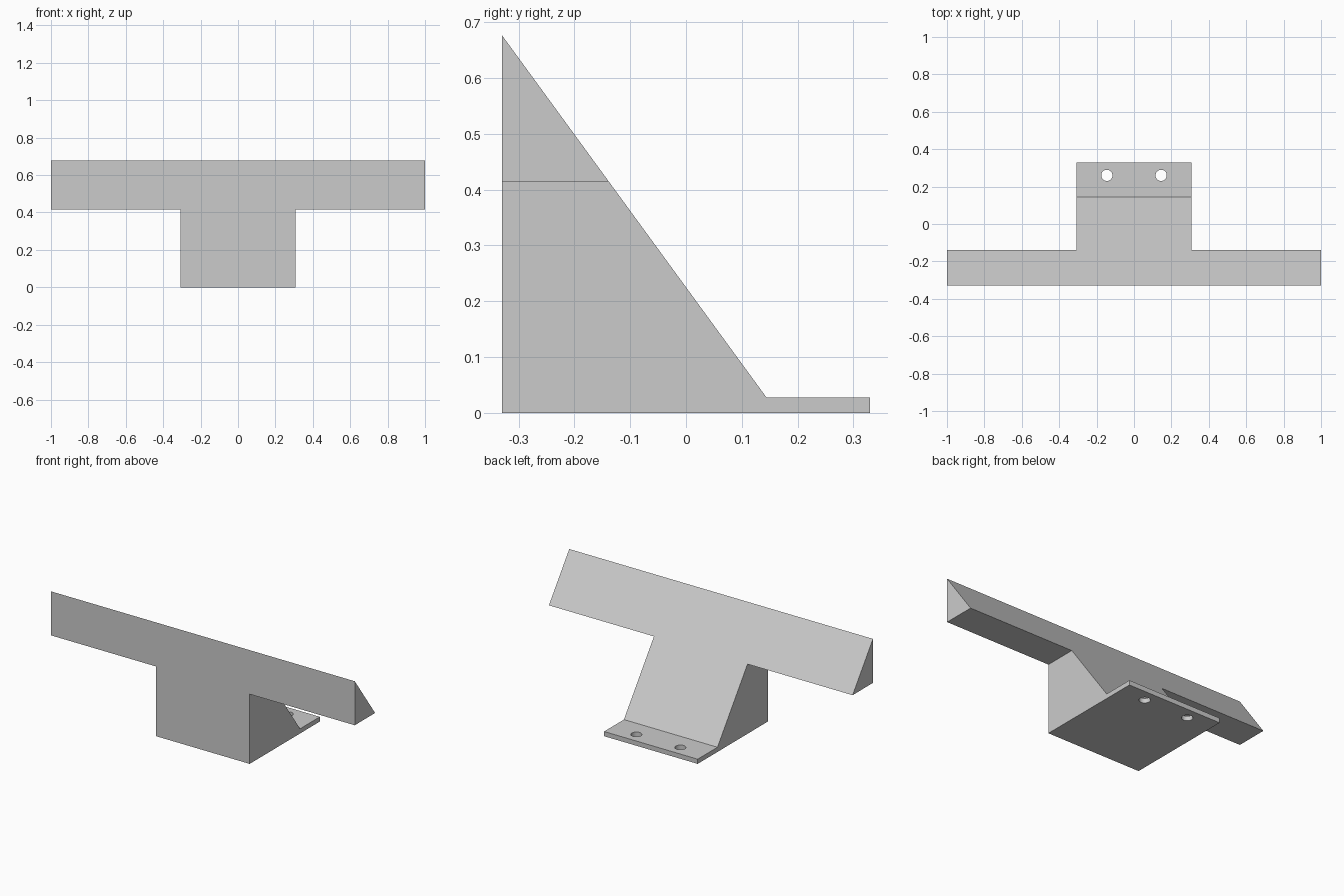
import bpy, bmesh
from mathutils import Matrix

if "Cube" in bpy.data.objects:
    bpy.data.objects.remove(bpy.data.objects["Cube"])

BACK, FRONT, TOP = 0.33, -0.33, 0.677
LIP_Y, LIP_Z = 0.144, 0.028          # where the slope meets the mounting lip
HALF_BODY, WING_Z = 0.308, 0.415     # body half width, underside of wings

grey = bpy.data.materials.new("plain grey")
grey.use_nodes = True
colour = (0.6, 0.6, 0.6, 1)
grey.diffuse_color = colour
grey.node_tree.nodes["Principled BSDF"].inputs["Base Color"].default_value = colour


def make_object(name, bm):
    bmesh.ops.recalc_face_normals(bm, faces=bm.faces)
    mesh = bpy.data.meshes.new(name)
    bm.to_mesh(mesh)
    bm.free()
    mesh.materials.append(grey)
    obj = bpy.data.objects.new(name, mesh)
    bpy.context.collection.objects.link(obj)
    return obj


def cut(target, bm):
    cutter = make_object("cutter", bm)
    cutter.hide_render = True
    mod = target.modifiers.new("cut", "BOOLEAN")
    mod.operation, mod.solver, mod.object = "DIFFERENCE", "EXACT", cutter
    bpy.context.view_layer.objects.active = target
    bpy.ops.object.modifier_apply(modifier=mod.name)
    bpy.data.objects.remove(cutter)


# Wedge with a flat lip, extruded across the full width
profile = [(FRONT, 0), (BACK, 0), (BACK, LIP_Z), (LIP_Y, LIP_Z), (FRONT, TOP)]
bm = bmesh.new()
side = bm.faces.new([bm.verts.new((-1, y, z)) for y, z in profile])
ext = bmesh.ops.extrude_face_region(bm, geom=[side])
verts = [v for v in ext["geom"] if isinstance(v, bmesh.types.BMVert)]
bmesh.ops.translate(bm, verts=verts, vec=(2, 0, 0))
bracket = make_object("sloped_bracket", bm)

for s in (-1, 1):
    # Space below each wing
    bm = bmesh.new()
    bmesh.ops.create_cube(bm, size=1, matrix=Matrix.Translation(
        (s * (HALF_BODY + 0.5), 0, WING_Z - 0.5)) @ Matrix.Diagonal((1, 2, 1, 1)))
    cut(bracket, bm)
    # Screw hole through the lip
    bm = bmesh.new()
    bmesh.ops.create_cone(bm, cap_ends=True, segments=32, radius1=0.03, radius2=0.03,
                          depth=0.3, matrix=Matrix.Translation((s * 0.145, 0.26, 0)))
    cut(bracket, bm)

# Smooth hole walls, crisp edges elsewhere
bracket.select_set(True)
bpy.context.view_layer.objects.active = bracket
bpy.ops.object.shade_smooth_by_angle()
